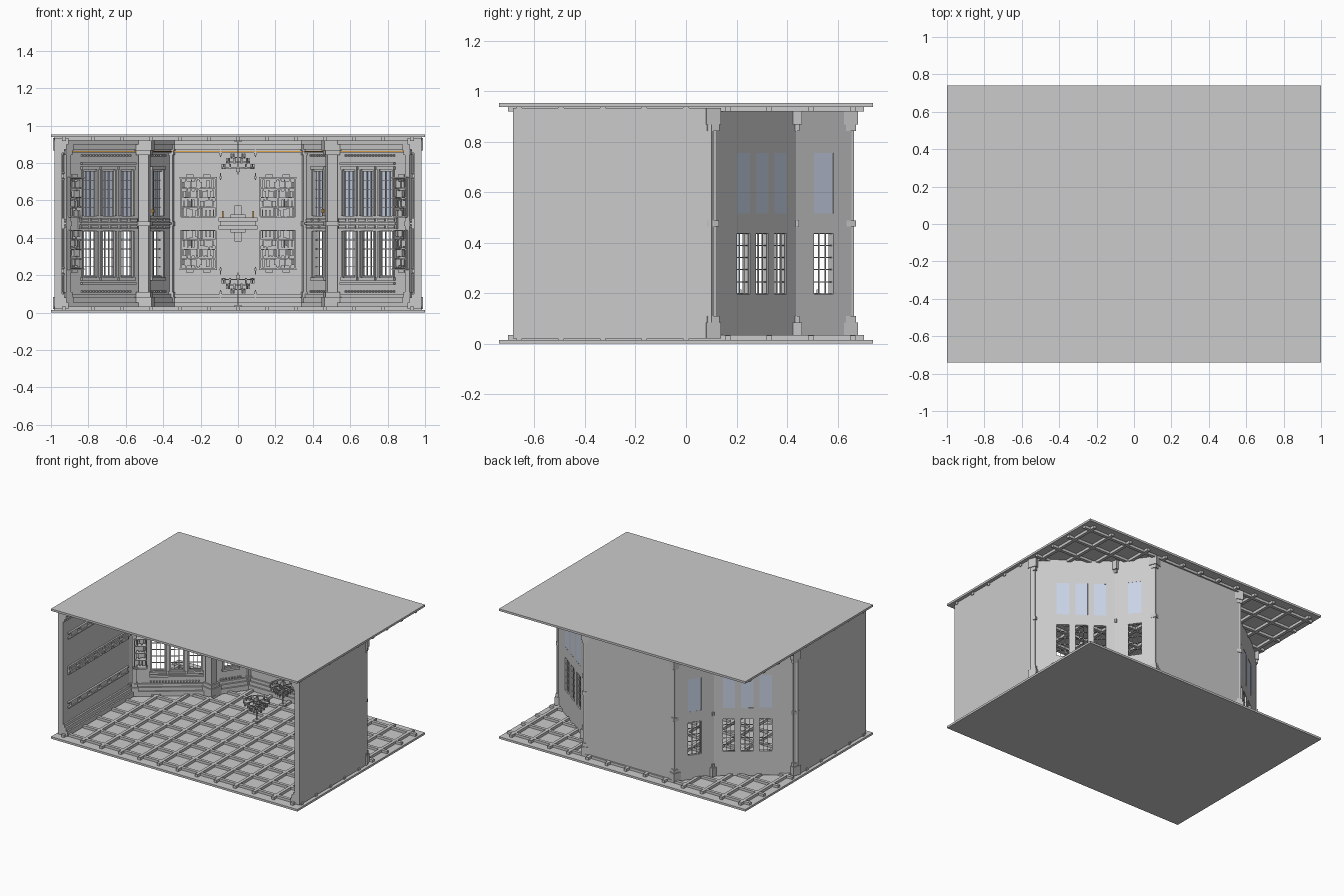
import bpy, bmesh, math, random
from mathutils import Matrix, Vector

random.seed(4)
cube = bpy.data.objects.get("Cube")
if cube:
    bpy.data.objects.remove(cube)

H = 0.953          # total height; lower and upper halves are mirror images
MID = H / 2
parts = {}


def material(name, rgb):
    m = bpy.data.materials.new(name)
    m.use_nodes = True
    m.diffuse_color = (*rgb, 1)
    m.node_tree.nodes["Principled BSDF"].inputs["Base Color"].default_value = (*rgb, 1)
    return m


STONE = material("grey stone", (0.6, 0.6, 0.6))
GLASS = material("pale blue glass", (0.62, 0.69, 0.84))
GOLD = material("gold", (0.75, 0.36, 0.06))


def box(name, frame, u, v, z, mat=STONE, sides=(1, -1), halves=(1, -1), turn=0):
    """Box in a wall frame (along, inward, up), copied left/right and low/high."""
    bm, _ = parts.setdefault(name, (bmesh.new(), mat))
    centre = Vector(((u[0] + u[1]) / 2, (v[0] + v[1]) / 2, (z[0] + z[1]) / 2))
    size = (u[1] - u[0], v[1] - v[0], z[1] - z[0], 1)
    local = frame @ Matrix.Translation(centre) @ Matrix.Rotation(turn, 4, 'Z') @ Matrix.Diagonal(size)
    for sx in sides:
        for sz in halves:
            flip = Matrix.Translation((0, 0, MID)) @ Matrix.Diagonal((sx, 1, sz, 1)) @ Matrix.Translation((0, 0, -MID))
            bmesh.ops.create_cube(bm, size=1, matrix=flip @ local)


def wall_frame(p, q):
    d = Vector((q[0] - p[0], q[1] - p[1], 0))
    length = d.length
    d.normalize()
    m = Matrix(((d.x, -d.y, 0, p[0]), (d.y, d.x, 0, p[1]), (0, 0, 1, 0), (0, 0, 0, 1)))
    return m, length


WORLD = Matrix.Identity(4)
SILL, HEAD = 0.197, 0.437


def window(frame, u0, u1, t):
    # Wall above and below the opening
    box("walls", frame, (u0, u1), (0, t), (0.02, SILL))
    box("walls", frame, (u0, u1), (0, t), (HEAD, MID))
    # Glazing bars and inner surround
    for i in range(4):
        c = u0 + (u1 - u0) * i / 3
        box("window_bars", frame, (c - 0.002, c + 0.002), (0.008, 0.014), (SILL, HEAD))
    for i in range(6):
        c = SILL + (HEAD - SILL) * i / 5
        box("window_bars", frame, (u0, u1), (0.008, 0.014), (c - 0.002, c + 0.002))
    for a in (u0 - 0.01, u1):
        box("window_surrounds", frame, (a, a + 0.01), (t, t + 0.01), (SILL - 0.015, HEAD))
    box("window_surrounds", frame, (u0 - 0.015, u1 + 0.015), (t, t + 0.016), (SILL - 0.025, SILL - 0.01))
    # Only the upper windows are glazed
    box("window_glass", frame, (u0, u1), (0.001, 0.005), (SILL, HEAD), GLASS, halves=(-1,))


def wall(p, q, t, openings=(), gold=True):
    frame, length = wall_frame(p, q)
    start = 0
    for u0, u1 in openings:
        box("walls", frame, (start, u0), (0, t), (0.02, MID))
        window(frame, u0, u1, t)
        start = u1
    box("walls", frame, (start, length), (0, t), (0.02, MID))
    # Stepped skirting and cornice
    for depth, z0, z1 in ((0.035, 0.02, 0.055), (0.024, 0.055, 0.08), (0.012, 0.08, 0.1)):
        box("skirting_and_cornice", frame, (0, length), (t, t + depth), (z0, z1))
    if gold:
        box("gold_cornice_line", frame, (0.02, length), (t, t + 0.018), (0.089, 0.095), GOLD, halves=(-1,))
    return frame, length


def mid_band(frame, u0, u1, t, step):
    # Rail at mid height with raised panels
    box("middle_band", frame, (u0, u1), (t, t + 0.012), (0.447, MID))
    box("middle_band", frame, (u0, u1), (t, t + 0.024), (MID - 0.006, MID))
    n = max(1, round((u1 - u0) / step))
    w = (u1 - u0) / n
    for i in range(n):
        box("middle_band_panels", frame, (u0 + w * (i + 0.15), u0 + w * (i + 0.85)),
            (t + 0.012, t + 0.02), (0.452, MID - 0.01))


def dentils(frame, u0, u1, t):
    for i in range(int((u1 - u0) / 0.02)):
        u = u0 + i * 0.02
        box("dentils", frame, (u, u + 0.008), (t, t + 0.012), (0.108, 0.118))


def bookcase(frame, u0, u1, t, bays, z0=0.235, z1=0.44, depth=0.045):
    rows = 4
    for i in range(bays + 1):
        c = u0 + (u1 - u0) * i / bays
        box("bookcases", frame, (c - 0.004, c + 0.004), (t, t + depth), (z0, z1))
    for i in range(rows + 1):
        c = z0 + (z1 - z0) * i / rows
        box("bookcases", frame, (u0, u1), (t, t + depth), (c - 0.003, c + 0.003))
    box("bookcases", frame, (u0 - 0.008, u1 + 0.008), (t, t + depth + 0.008), (z0 - 0.008, z0))
    for i in range(bays):
        c = u0 + (u1 - u0) * (i + 0.5) / bays
        box("bookcases", frame, (c - 0.02, c + 0.02), (t, t + 0.03), (z0 - 0.02, z0 - 0.008))
    row_height = (z1 - z0) / rows
    for r in range(rows):
        u = u0 + 0.005
        while u < u1 - 0.014:
            w = random.uniform(0.006, 0.012)
            if random.random() < 0.85:
                top = z0 + row_height * (r + 1) - 0.003
                box("books", frame, (u, u + w), (t, t + random.uniform(0.028, 0.04)),
                    (top - row_height * random.uniform(0.55, 0.85), top))
            u += w + 0.001


def pillar(x, y, angle, w):
    f = Matrix.Translation((x, y, 0)) @ Matrix.Rotation(angle, 4, 'Z')
    for k, z0, z1 in ((1.0, 0.02, MID), (1.7, 0.02, 0.085), (1.4, 0.085, 0.11), (1.35, MID - 0.012, MID)):
        box("pillars", f, (-w * k / 2, w * k / 2), (-w * k / 2, w * k / 2), (z0, z1))


# Floor and ceiling slabs with a lattice of beams
box("floor_and_ceiling", WORLD, (-1, 1), (-0.74, 0.74), (0, 0.015), sides=(1,))
for i in range(-6, 7):
    box("beams", WORLD, (i * 0.155 - 0.011, i * 0.155 + 0.011), (-0.705, 0.705), (0.015, 0.034), sides=(1,))
for i in range(-4, 5):
    box("beams", WORLD, (-0.985, 0.985), (i * 0.165 - 0.011, i * 0.165 + 0.011), (0.015, 0.033), sides=(1,))

# Plan of the right half: side, window bay, return, back
A, B, C, D, E = (0.98, -0.685), (0.98, 0.1), (0.53, 0.435), (0.37, 0.66), (0, 0.66)

side, n = wall(A, B, 0.04, gold=False)
mid_band(side, 0.05, n - 0.04, 0.04, 0.1)
for z in (0.2, 0.235):
    box("side_rails", side, (0.05, n - 0.04), (0.04, 0.054), (z, z + 0.01))
for i in range(6):
    u = 0.08 + i * 0.115
    box("side_panels", side, (u, u + 0.08), (0.04, 0.05), (0.212, 0.233))

bay, n = wall(B, C, 0.022, ((0.172, 0.258), (0.298, 0.38), (0.42, 0.5)))
mid_band(bay, 0.14, n - 0.03, 0.022, 0.065)
dentils(bay, 0.16, 0.51, 0.022)
box("window_surrounds", bay, (0.155, 0.515), (0.022, 0.04), (0.15, 0.162))
bookcase(bay, 0.055, 0.135, 0.022, 1)

alcove, n = wall(C, D, 0.022, ((0.088, 0.182),))
mid_band(alcove, 0.04, n - 0.04, 0.022, 0.065)
dentils(alcove, 0.06, 0.22, 0.022)

back, n = wall(D, E, 0.02)
bookcase(back, 0.065, 0.25, 0.02, 2)

# Corner pillars
pillar(0.95, 0.1, math.radians(20), 0.036)
pillar(0.915, 0.105, math.radians(-37), 0.03)
pillar(0.5, 0.405, math.radians(10), 0.055)
pillar(0.36, 0.643, math.radians(20), 0.034)

# Central mantel on the back wall
box("mantel", back, (n - 0.105, n), (0.02, 0.1), (0.445, 0.465))
box("mantel", back, (n - 0.095, n), (0.02, 0.09), (0.465, MID))
box("mantel", back, (n - 0.04, n), (0.02, 0.07), (0.428, 0.445))
box("mantel", back, (n - 0.02, n), (0.02, 0.06), (0.38, 0.428))
box("mantel_candles", back, (n - 0.085, n - 0.077), (0.05, 0.058), (0.41, 0.445), GOLD, halves=(-1,))
box("pillar_lamps", alcove, (0.02, 0.03), (0.07, 0.08), (0.4, 0.42), GOLD, halves=(-1,))

# Wall sconces
for z in (0.1, 0.225):
    box("sconces", back, (n - 0.1, n - 0.085), (0.02, 0.045), (z, z + 0.012))
    box("sconces", back, (n - 0.095, n - 0.09), (0.035, 0.04), (z - 0.02, z + 0.02))

# Two tiered chandeliers above and two mirrored below
for y in (0.216, 0.52):
    base = Matrix.Translation((0, y, 0))
    one = dict(sides=(1,))
    box("chandeliers", base, (-0.004, 0.004), (-0.004, 0.004), (0.015, 0.215), **one)
    box("chandeliers", base, (-0.02, 0.02), (-0.02, 0.02), (0.03, 0.04), **one)
    box("chandeliers", base, (-0.012, 0.012), (-0.012, 0.012), (0.18, 0.2), **one)
    for radius, z, arms in ((0.085, 0.175, 12), (0.06, 0.145, 10), (0.035, 0.12, 8)):
        half = radius * math.tan(math.pi / arms)
        for i in range(arms):
            f = base @ Matrix.Rotation(2 * math.pi * i / arms, 4, 'Z')
            box("chandeliers", f, (radius - 0.003, radius + 0.003), (-half, half), (z, z + 0.006), **one)
            box("chandeliers", f, (radius - 0.004, radius + 0.004), (-0.004, 0.004), (z - 0.018, z + 0.01), **one)
            if i % 2 == 0:
                box("chandeliers", f, (0, radius), (-0.002, 0.002), (z, z + 0.005), **one)

# Turn the collected parts into objects
for name, (bm, mat) in parts.items():
    bmesh.ops.recalc_face_normals(bm, faces=bm.faces)
    mesh = bpy.data.meshes.new(name)
    bm.to_mesh(mesh)
    bm.free()
    mesh.materials.append(mat)
    bpy.context.scene.collection.objects.link(bpy.data.objects.new(name, mesh))
